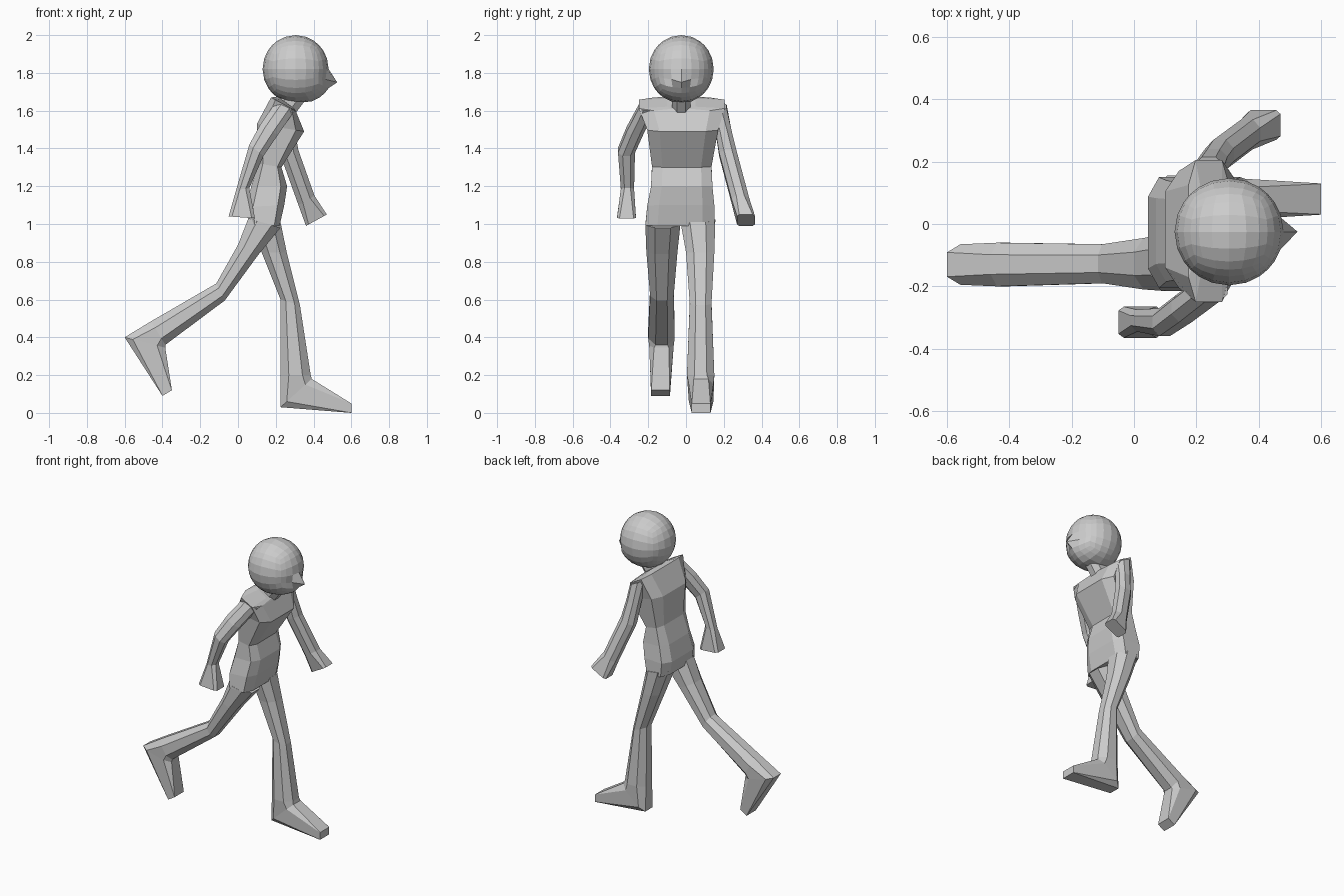
import bpy, bmesh
from mathutils import Vector


def finish(name, bm):
    bmesh.ops.recalc_face_normals(bm, faces=bm.faces)
    mesh = bpy.data.meshes.new(name)
    bm.to_mesh(mesh)
    bm.free()
    obj = bpy.data.objects.new(name, mesh)
    bpy.context.collection.objects.link(obj)
    return obj


def loft(name, sections, default_corner=0.45):
    """Each section: back x, back z, front x, front z, min y, max y, [corner]."""
    bm = bmesh.new()
    rings = []
    for s in sections:
        xb, zb, xf, zf, y0, y1 = s[:6]
        c = s[6] if len(s) > 6 else default_corner
        mid = Vector(((xb + xf) / 2, (y0 + y1) / 2, (zb + zf) / 2))
        u = Vector(((xf - xb) / 2, 0, (zf - zb) / 2))
        v = Vector((0, (y1 - y0) / 2, 0))
        shape = [(1, -c), (1, c), (c, 1), (-c, 1),
                 (-1, c), (-1, -c), (-c, -1), (c, -1)]
        rings.append([bm.verts.new(mid + u * a + v * b) for a, b in shape])
    for r, t in zip(rings, rings[1:]):
        for i in range(8):
            j = (i + 1) % 8
            bm.faces.new((r[i], r[j], t[j], t[i]))
    bm.faces.new(rings[0])
    bm.faces.new(rings[-1])
    return finish(name, bm)


# Torso from hips to neck base
loft("torso", [
    (0.06, 1.00, 0.22, 0.99, -0.215, 0.15),
    (0.045, 1.09, 0.245, 1.10, -0.205, 0.15),
    (0.07, 1.20, 0.26, 1.20, -0.185, 0.14),
    (0.11, 1.32, 0.23, 1.30, -0.18, 0.135),
    (0.10, 1.53, 0.35, 1.49, -0.205, 0.17),
    (0.175, 1.67, 0.305, 1.60, -0.25, 0.205),
    (0.21, 1.675, 0.30, 1.61, -0.10, 0.05),
], 0.65)

# Neck
loft("neck", [
    (0.20, 1.65, 0.30, 1.58, -0.075, 0.025),
    (0.25, 1.72, 0.36, 1.66, -0.075, 0.025),
])

# Forward leg with planted foot
loft("forward_leg", [
    (0.06, 1.03, 0.225, 1.01, -0.03, 0.155),
    (0.125, 0.85, 0.258, 0.85, 0.0, 0.15),
    (0.225, 0.60, 0.328, 0.57, 0.02, 0.135),
    (0.225, 0.20, 0.385, 0.20, 0.005, 0.15),
    (0.225, 0.03, 0.39, 0.18, 0.015, 0.145, 0.6),
    (0.60, 0.00, 0.60, 0.05, 0.03, 0.13, 0.98),
])

# Trailing leg with lifted foot
loft("trailing_leg", [
    (0.055, 1.03, 0.225, 0.98, -0.215, -0.03),
    (0.0, 0.89, 0.11, 0.84, -0.21, -0.045),
    (-0.115, 0.685, -0.07, 0.595, -0.19, -0.065),
    (-0.46, 0.485, -0.385, 0.36, -0.20, -0.06),
    (-0.60, 0.40, -0.385, 0.345, -0.195, -0.065, 0.6),
    (-0.40, 0.09, -0.35, 0.12, -0.185, -0.085, 0.98),
])

# Arm swinging back
loft("back_arm", [
    (0.20, 1.645, 0.30, 1.60, -0.25, -0.16),
    (0.12, 1.53, 0.21, 1.47, -0.315, -0.22),
    (0.06, 1.42, 0.135, 1.36, -0.36, -0.27),
    (-0.01, 1.18, 0.06, 1.19, -0.345, -0.275),
    (-0.05, 1.04, 0.09, 1.03, -0.365, -0.265, 0.75),
])

# Arm swinging forward
loft("front_arm", [
    (0.19, 1.645, 0.29, 1.60, 0.12, 0.215),
    (0.21, 1.50, 0.30, 1.50, 0.155, 0.24),
    (0.23, 1.35, 0.32, 1.39, 0.175, 0.27),
    (0.32, 1.10, 0.405, 1.15, 0.24, 0.335),
    (0.36, 0.99, 0.47, 1.05, 0.27, 0.365, 0.75),
])

# Head: rounded cube with a pulled nose point
bm = bmesh.new()
bmesh.ops.create_cube(bm, size=2)
bmesh.ops.subdivide_edges(bm, edges=bm.edges[:], cuts=5, use_grid_fill=True)
center = Vector((0.305, -0.025, 1.82))
for vert in bm.verts:
    d = vert.co.normalized()
    vert.co = center + Vector((d.x * 0.175, d.y * 0.172, d.z * 0.18))
nose = Vector((0.525, -0.025, 1.75))
tip = min(bm.verts, key=lambda v: (v.co - Vector((0.46, -0.025, 1.75))).length)
tip.co = nose
# Jaw pushed forward under the nose
for vert in bm.verts:
    if vert is not tip and vert.co.z < 1.76 and vert.co.x > 0.33:
        vert.co.x += 0.03 * (1 - min(1, abs(vert.co.y + 0.025) / 0.17))
finish("head", bm)
